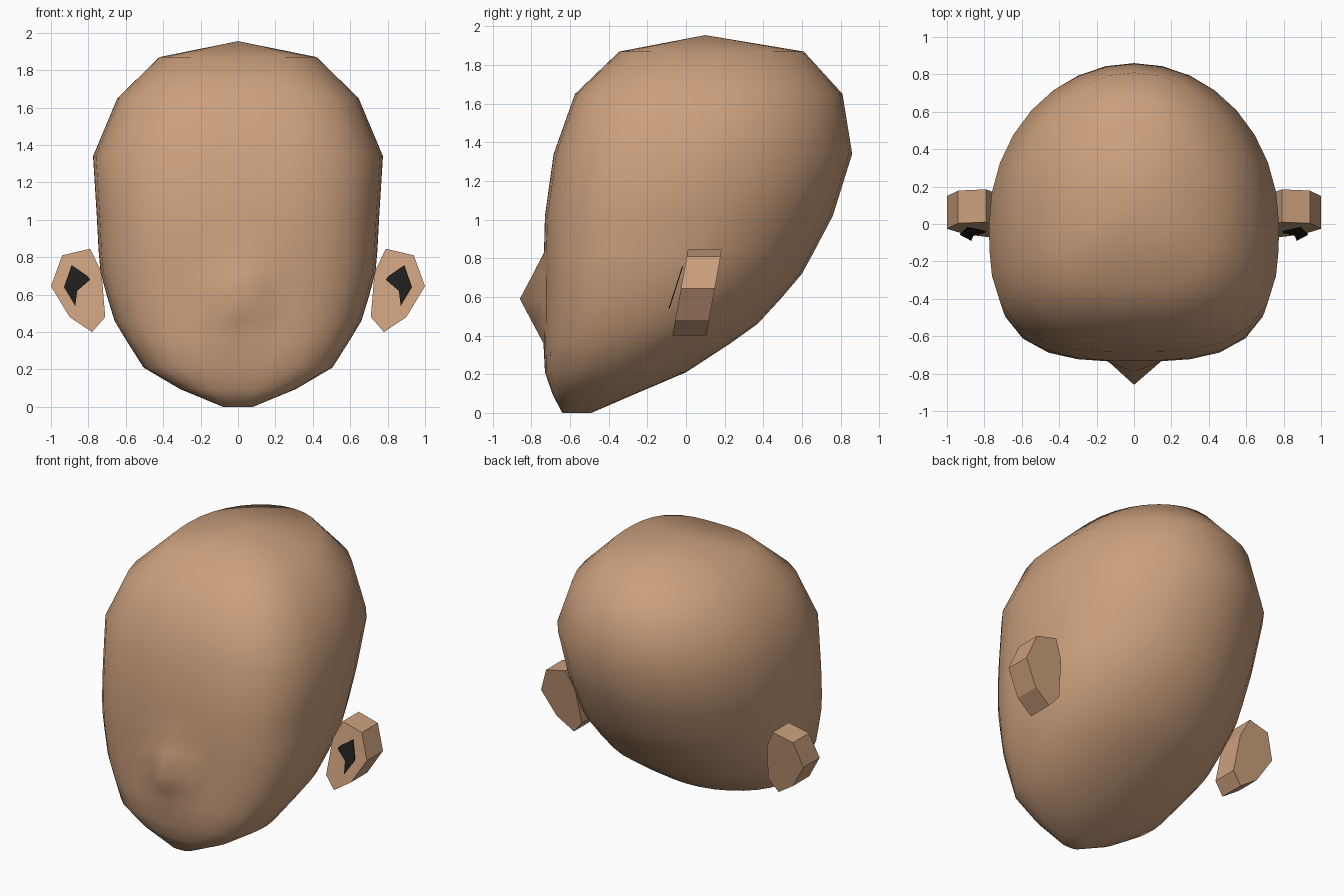
import bpy, bmesh
from math import sin, cos, pi

cube = bpy.data.objects.get("Cube")
if cube:
    bpy.data.objects.remove(cube, do_unlink=True)


def material(name, rgb):
    m = bpy.data.materials.new(name)
    m.use_nodes = True
    color = (*rgb, 1)
    m.diffuse_color = color
    m.node_tree.nodes["Principled BSDF"].inputs["Base Color"].default_value = color
    return m


skin = material("skin", (0.6, 0.35, 0.205))
black = material("ear hole black", (0.012, 0.012, 0.012))


def finish(bm, name, mat, smooth=False):
    bmesh.ops.recalc_face_normals(bm, faces=bm.faces[:])
    for f in bm.faces:
        f.smooth = smooth
    me = bpy.data.meshes.new(name)
    bm.to_mesh(me)
    bm.free()
    me.materials.append(mat)
    ob = bpy.data.objects.new(name, me)
    bpy.context.scene.collection.objects.link(ob)
    return ob


# Head levels: height, half width, front y, back y
LEVELS = [
    (0.0, 0.08, -0.64, -0.49), (0.095, 0.31, -0.69, -0.27),
    (0.21, 0.505, -0.73, 0.0), (0.36, 0.6, -0.735, 0.23),
    (0.46, 0.66, -0.735, 0.37), (0.59, 0.7, -0.735, 0.49),
    (0.72, 0.735, -0.735, 0.6), (0.83, 0.745, -0.735, 0.66),
    (1.02, 0.755, -0.73, 0.76), (1.34, 0.775, -0.685, 0.86),
    (1.65, 0.645, -0.575, 0.81), (1.87, 0.42, -0.345, 0.61),
]
SEGMENTS = 32


def nose_bulge(z):
    tip, reach = 0.59, 0.235
    return 0.125 * max(0, 1 - abs(z - tip) / reach)


def head_ring(bm, z, half, front, back):
    # Boxy towards the face, round towards the back of the skull
    mid = front + 0.444 * (back - front)
    ring = []
    for i in range(SEGMENTS):
        a = 2 * pi * i / SEGMENTS
        s, c = sin(a), -cos(a)
        n = 3.1 if c < 0 else 2
        r = (abs(s) ** n + abs(c) ** n) ** (-1 / n)
        depth = mid - front if c < 0 else back - mid
        y = mid + r * c * depth
        if i == 0:
            y -= nose_bulge(z)
        ring.append(bm.verts.new((r * s * half, y, z)))
    return ring


# Head with nose
bm = bmesh.new()
rings = [head_ring(bm, *level) for level in LEVELS]
for low, high in zip(rings, rings[1:]):
    for i in range(SEGMENTS):
        j = (i + 1) % SEGMENTS
        bm.faces.new((low[i], low[j], high[j], high[i]))
bm.faces.new(rings[0])
crown = bm.verts.new((0, 0.1, 1.955))
for i in range(SEGMENTS):
    bm.faces.new((rings[-1][i], rings[-1][(i + 1) % SEGMENTS], crown))
finish(bm, "head", skin, smooth=True)


def slab(name, outline, side, y_at, thick, mat):
    # Outline in x and z, pushed back along y
    bm = bmesh.new()
    face = bm.faces.new([bm.verts.new((side * x, y_at(z), z)) for x, z in outline])
    new = bmesh.ops.extrude_face_region(bm, geom=[face], use_keep_orig=True)["geom"]
    verts = [g for g in new if isinstance(g, bmesh.types.BMVert)]
    bmesh.ops.translate(bm, verts=verts, vec=(0, thick, 0))
    return finish(bm, name, mat)


EAR = [(0.79, 0.845), (0.94, 0.81), (1.0, 0.645), (0.9, 0.48),
       (0.78, 0.4), (0.71, 0.48), (0.73, 0.72)]
HOLE = [(0.89, 0.757), (0.93, 0.64), (0.87, 0.54), (0.86, 0.62),
        (0.79, 0.68), (0.805, 0.7)]

# Ears, leaning back, with dark plates in front
for label, side in (("left", 1), ("right", -1)):
    slab(label + "_ear", EAR, side, lambda z: -0.07 + 0.18 * (z - 0.4), 0.175, skin)
    slab(label + "_ear_hole", HOLE, side, lambda z: -0.09 + 0.32 * (z - 0.54), 0.005, black)
